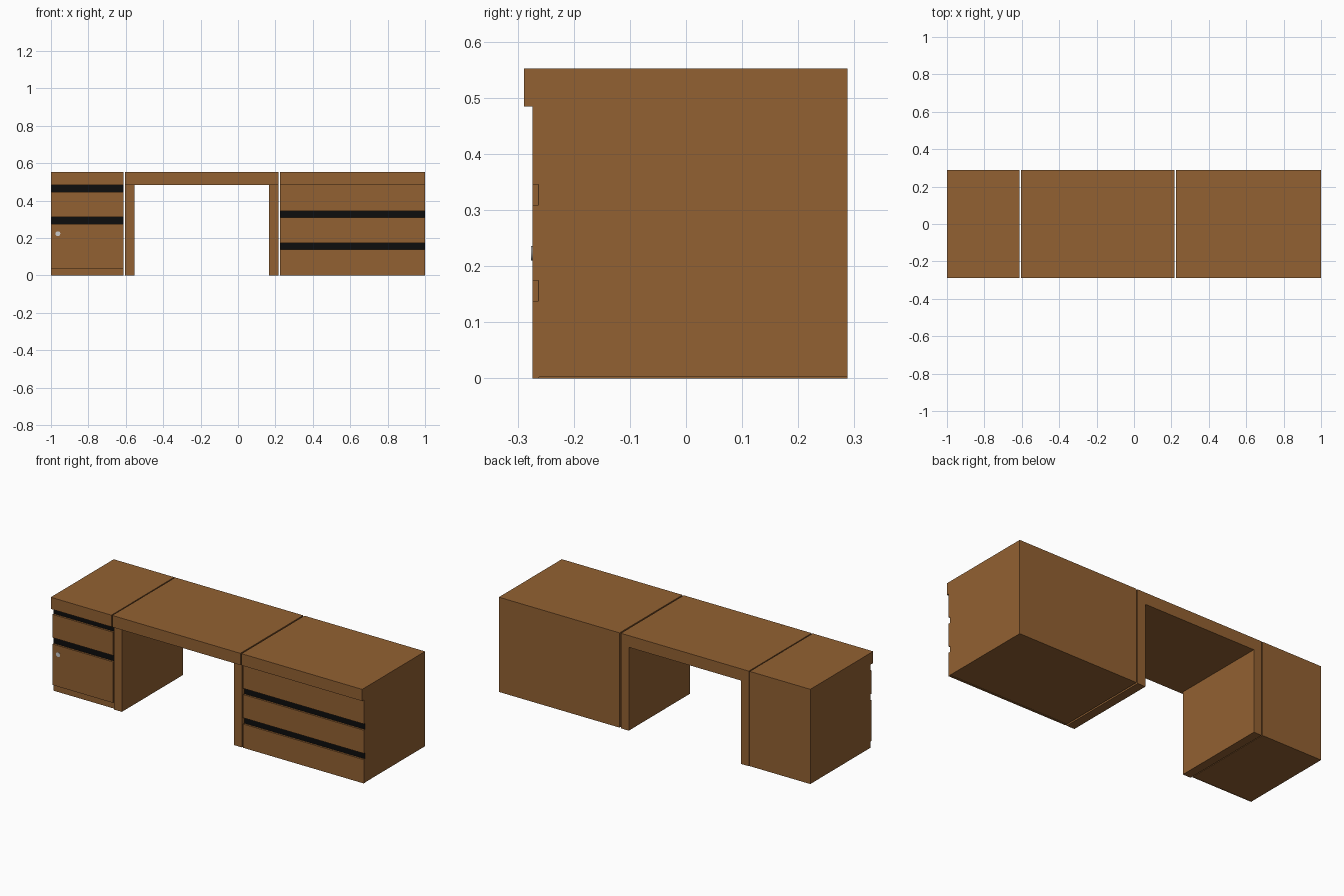
import bpy, bmesh
from mathutils import Vector

if "Cube" in bpy.data.objects:
    bpy.data.objects.remove(bpy.data.objects["Cube"])


def material(name, color):
    m = bpy.data.materials.new(name)
    m.diffuse_color = color
    m.use_nodes = True
    m.node_tree.nodes["Principled BSDF"].inputs["Base Color"].default_value = m.diffuse_color
    return m


WOOD = material("wood", (0.29, 0.12, 0.032, 1))
BLACK = material("black", (0.004, 0.004, 0.004, 1))

Y_TOP, Y_DRAWER, Y_BODY, Y_BACK = -0.289, -0.274, -0.262, 0.288
Z_SLAB, Z_TOP = 0.484, 0.552


def prism(name, points, offset, mat):
    """Extrude a planar outline along the offset vector."""
    bm = bmesh.new()
    face = bm.faces.new([bm.verts.new(p) for p in points])
    res = bmesh.ops.extrude_face_region(bm, geom=[face], use_keep_orig=True)
    moved = [g for g in res["geom"] if isinstance(g, bmesh.types.BMVert)]
    bmesh.ops.translate(bm, verts=moved, vec=Vector(offset))
    bmesh.ops.recalc_face_normals(bm, faces=bm.faces)
    mesh = bpy.data.meshes.new(name)
    bm.to_mesh(mesh)
    bm.free()
    mesh.materials.append(mat)
    obj = bpy.data.objects.new(name, mesh)
    bpy.context.collection.objects.link(obj)
    return obj


def box(name, x, y, z, mat):
    outline = [(x[0], y[0], z[0]), (x[1], y[0], z[0]),
               (x[1], y[0], z[1]), (x[0], y[0], z[1])]
    return prism(name, outline, (0, y[1] - y[0], 0), mat)


def cabinet(side, x, fronts, grips):
    # Carcass with the overhanging top, as one side profile
    profile = [(Y_BODY, 0.002), (Y_BACK, 0.002), (Y_BACK, Z_TOP),
               (Y_TOP, Z_TOP), (Y_TOP, Z_SLAB), (Y_BODY, Z_SLAB)]
    prism(side + "_cabinet_body", [(x[0], y, z) for y, z in profile],
          (x[1] - x[0], 0, 0), WOOD)
    # Drawer fronts
    for i, z in enumerate(fronts):
        box(f"{side}_drawer_front_{i + 1}", x, (Y_DRAWER, Y_BODY), z, WOOD)
    # Recessed black grip strips
    for i, z in enumerate(grips):
        box(f"{side}_grip_strip_{i + 1}", x, (Y_BODY - 0.001, Y_BODY), z, BLACK)


cabinet("left", (-1.0, -0.611),
        [(0.037, 0.275), (0.312, 0.447)],
        [(0.275, 0.312), (0.447, Z_SLAB)])
cabinet("right", (0.225, 1.0),
        [(0.0, 0.138), (0.174, 0.309), (0.345, Z_SLAB)],
        [(0.138, 0.174), (0.309, 0.345)])

# Plinth below the left drawers
box("left_plinth", (-1.0, -0.611), (Y_BODY - 0.002, Y_BODY), (0.0, 0.037), WOOD)

# Middle desk: arch of top and two side panels, with a front lip
x0, x1, leg = -0.605, 0.217, 0.051
arch = [(x0, 0), (x0 + leg, 0), (x0 + leg, Z_SLAB), (x1 - leg, Z_SLAB),
        (x1 - leg, 0), (x1, 0), (x1, Z_TOP), (x0, Z_TOP)]
prism("desk_arch", [(x, Y_DRAWER, z) for x, z in arch],
      (0, Y_BACK - Y_DRAWER, 0), WOOD)
box("desk_front_lip", (x0, x1), (Y_TOP, Y_DRAWER), (Z_SLAB, Z_TOP), WOOD)

# Small grey lock on the lower left drawer
bpy.ops.mesh.primitive_cylinder_add(vertices=24, radius=0.013, depth=0.004,
                                    location=(-0.963, Y_DRAWER, 0.223),
                                    rotation=(1.5708, 0, 0))
bpy.context.object.name = "drawer_lock"
bpy.ops.object.shade_smooth_by_angle()
